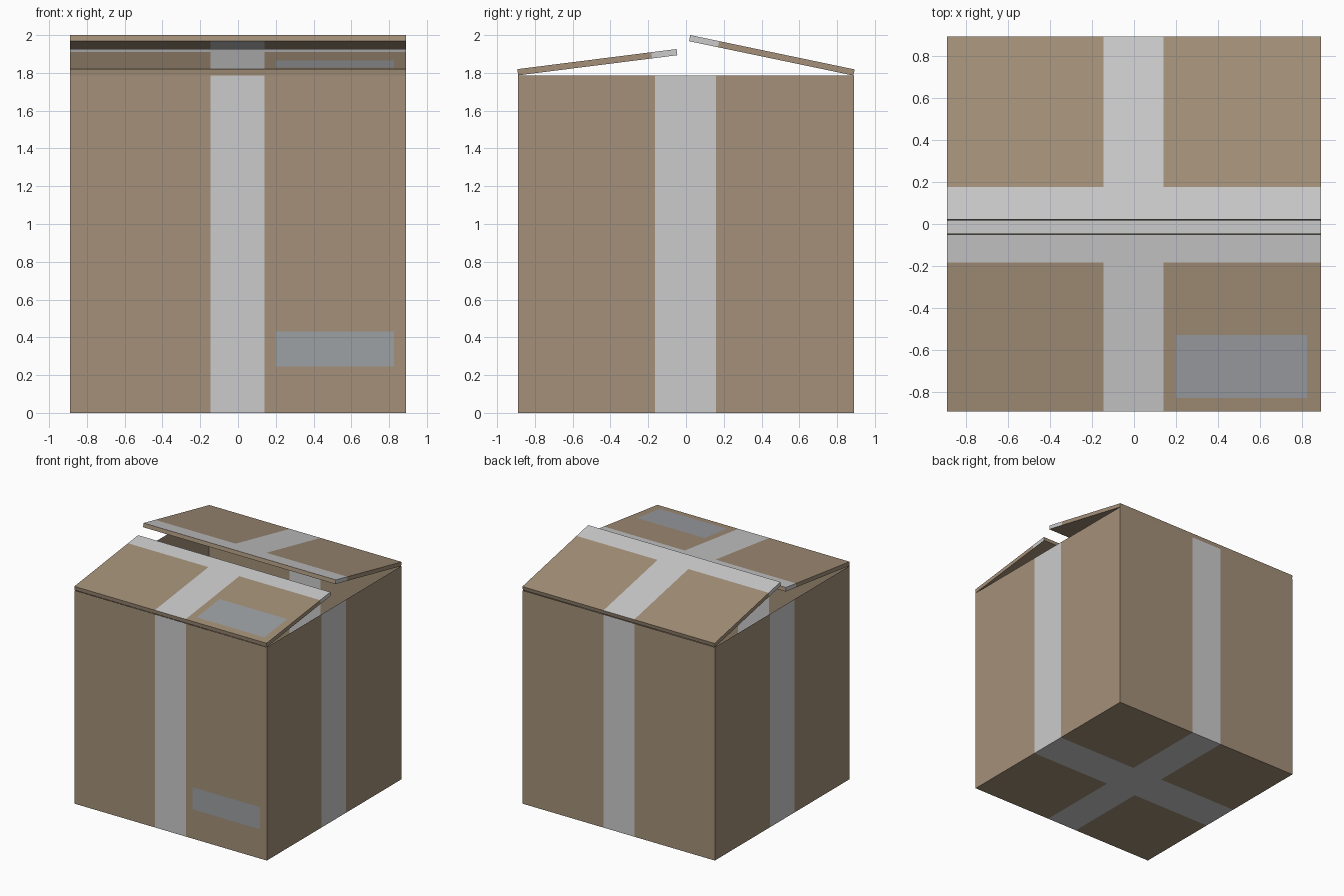
import bpy, bmesh
from math import radians, pi
from mathutils import Matrix

if "Cube" in bpy.data.objects:
    bpy.data.objects.remove(bpy.data.objects["Cube"])


def mat(name, rgb):
    m = bpy.data.materials.new(name)
    m.diffuse_color = (*rgb, 1)
    m.use_nodes = True
    m.node_tree.nodes["Principled BSDF"].inputs["Base Color"].default_value = m.diffuse_color
    return m


MATS = [mat("cardboard", (0.37, 0.28, 0.19)),
        mat("tape", (0.52, 0.52, 0.52)),
        mat("label", (0.34, 0.355, 0.37))]
CARD, TAPE, LABEL = range(3)


def within(v, span):
    return span[0] < v < span[1]


def painted_box(name, lo, hi, cuts, paint, open_top=False):
    """Box from lo to hi, sliced along each axis, each piece coloured by paint(centre, normal)."""
    bm = bmesh.new()
    size = [h - l for l, h in zip(lo, hi)]
    mid = [(h + l) / 2 for l, h in zip(lo, hi)]
    bmesh.ops.create_cube(bm, size=1, matrix=Matrix.Translation(mid) @ Matrix.Diagonal((*size, 1)))
    if open_top:
        top = [f for f in bm.faces if f.normal.z > 0.9]
        bmesh.ops.delete(bm, geom=top, context='FACES_ONLY')
    for axis, values in enumerate(cuts):
        for v in values:
            p, n = [0, 0, 0], [0, 0, 0]
            p[axis], n[axis] = v, 1
            bmesh.ops.bisect_plane(bm, geom=bm.verts[:] + bm.edges[:] + bm.faces[:],
                                   plane_co=p, plane_no=n)
    bm.normal_update()
    for f in bm.faces:
        f.material_index = paint(f.calc_center_median(), f.normal)
    me = bpy.data.meshes.new(name)
    bm.to_mesh(me)
    bm.free()
    for m in MATS:
        me.materials.append(m)
    ob = bpy.data.objects.new(name, me)
    bpy.context.collection.objects.link(ob)
    return ob


W, H, T = 0.89, 1.785, 0.033
TAPE_X, TAPE_Y = (-0.145, 0.14), (-0.165, 0.16)
LABEL_X, LABEL_Z = (0.2, 0.825), (0.245, 0.43)


# Open thin-walled carton, taped round both ways, label on the front
def body_paint(c, n):
    if n.y < -0.9 and within(c.x, LABEL_X) and within(c.z, LABEL_Z):
        return LABEL
    return TAPE if within(c.x, TAPE_X) or within(c.y, TAPE_Y) else CARD


painted_box("carton_body", (-W, -W, 0), (W, W, H),
            (TAPE_X + LABEL_X, TAPE_Y, LABEL_Z), body_paint, open_top=True)


# Lid flaps, built flat from the hinge outwards, then tilted up
def flap(name, length, seam, tape_x, label_y, location, rotation):
    def paint(c, n):
        if n.z > 0.9 and label_y and within(c.x, LABEL_X) and within(c.y, label_y):
            return LABEL
        if abs(n.y) > 0.9:
            return CARD
        if n.z > -0.9 and c.y > seam:
            return TAPE
        return TAPE if within(c.x, tape_x) else CARD

    ob = painted_box(name, (-W, 0, 0), (W, length, T),
                     (tape_x + LABEL_X, (seam,) + label_y, ()), paint)
    ob.location, ob.rotation_euler = location, rotation


flap("front_flap", 0.85, 0.715, TAPE_X, (0.064, 0.367),
     (0, -0.889, 1.787), (radians(7.2), 0, 0))
flap("back_flap", 0.889, 0.732, (-0.14, 0.145), (),
     (0, 0.886, 1.786), (radians(11.8), 0, pi))
